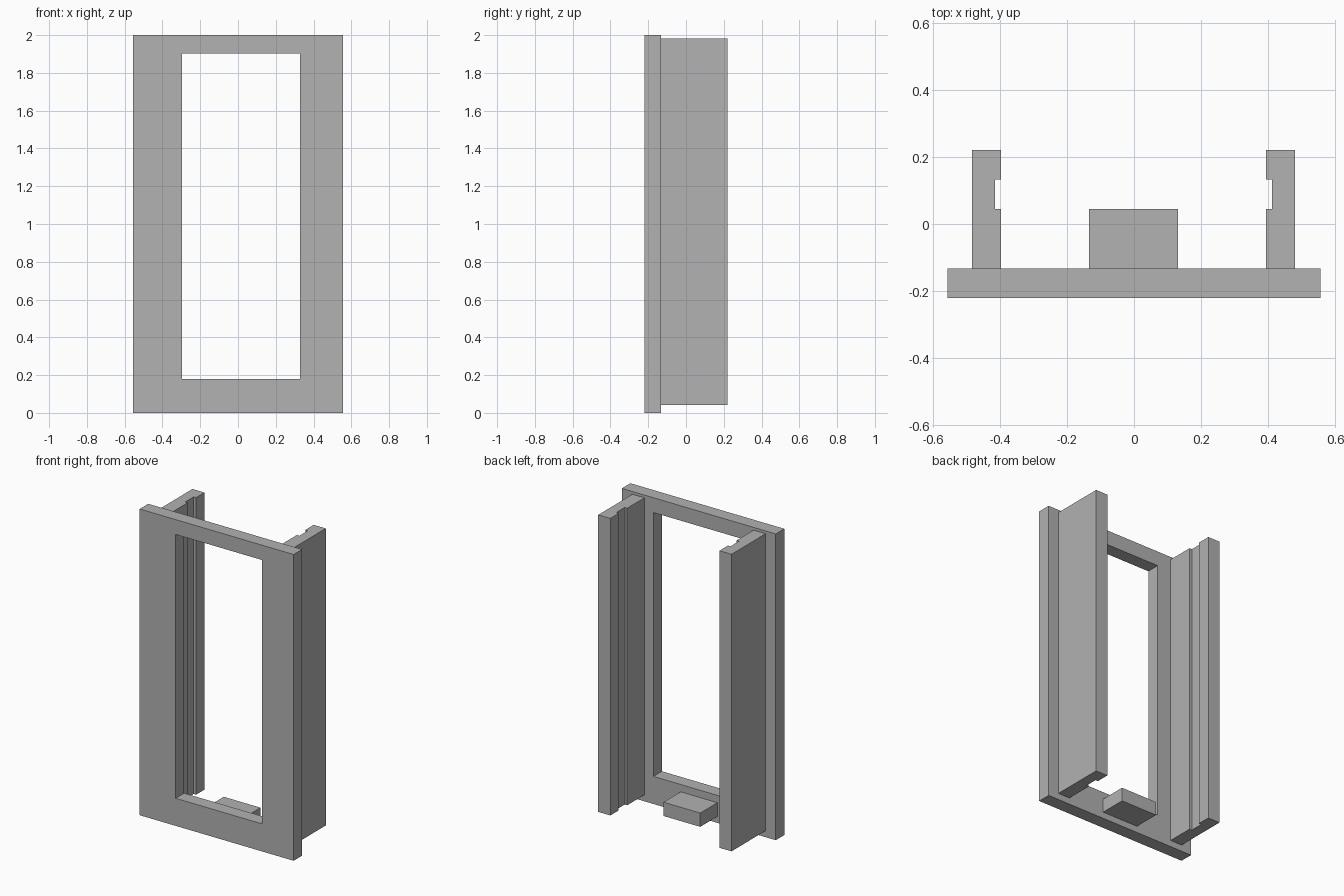
import bpy
import bmesh

cube = bpy.data.objects.get("Cube")
if cube:
    bpy.data.objects.remove(cube, do_unlink=True)

# Single plain grey for every part
grey = bpy.data.materials.new("plain_grey")
grey.use_nodes = True
colour = (0.445, 0.445, 0.445, 1)
grey.diffuse_color = colour
grey.node_tree.nodes["Principled BSDF"].inputs["Base Color"].default_value = colour


def finish(name, bm):
    bmesh.ops.recalc_face_normals(bm, faces=bm.faces)
    mesh = bpy.data.meshes.new(name)
    bm.to_mesh(mesh)
    bm.free()
    mesh.materials.append(grey)
    obj = bpy.data.objects.new(name, mesh)
    bpy.context.collection.objects.link(obj)
    return obj


def extrude_up(name, outline, z0, z1):
    """Raise a closed xy outline from z0 to z1."""
    bm = bmesh.new()
    face = bm.faces.new([bm.verts.new((x, y, z0)) for x, y in outline])
    top = bmesh.ops.extrude_face_region(bm, geom=[face])
    verts = [v for v in top["geom"] if isinstance(v, bmesh.types.BMVert)]
    bmesh.ops.translate(bm, verts=verts, vec=(0, 0, z1 - z0))
    return finish(name, bm)


def rectangle(a0, b0, a1, b1):
    return [(a0, b0), (a1, b0), (a1, b1), (a0, b1)]


FRONT, PLATE_BACK, BACK = -0.22, -0.132, 0.22
GROOVE = (0.045, 0.133)
RAIL_BOTTOM, RAIL_TOP = 0.042, 1.982

# Front frame: ring between the outer border and the opening
bm = bmesh.new()
outer = [bm.verts.new((x, FRONT, z)) for x, z in rectangle(-0.556, 0, 0.556, 2)]
inner = [bm.verts.new((x, FRONT, z)) for x, z in rectangle(-0.296, 0.18, 0.328, 1.903)]
ring = []
for i in range(4):
    j = (i + 1) % 4
    ring.append(bm.faces.new((outer[i], outer[j], inner[j], inner[i])))
back = bmesh.ops.extrude_face_region(bm, geom=ring)
bmesh.ops.translate(bm, vec=(0, PLATE_BACK - FRONT, 0),
                    verts=[v for v in back["geom"] if isinstance(v, bmesh.types.BMVert)])
finish("front_frame", bm)

# Side rails, each with a vertical groove on its inner face
for name, out, inn, deep in (("left_rail", 0.480, 0.393, 0.411),
                             ("right_rail", -0.483, -0.396, -0.414)):
    extrude_up(name, [(out, PLATE_BACK), (out, BACK), (inn, BACK),
                      (inn, GROOVE[1]), (deep, GROOVE[1]),
                      (deep, GROOVE[0]), (inn, GROOVE[0]), (inn, PLATE_BACK)],
               RAIL_BOTTOM, RAIL_TOP)

# Small ledge behind the bottom of the frame
extrude_up("bottom_ledge", rectangle(-0.134, PLATE_BACK, 0.131, GROOVE[0]),
           RAIL_BOTTOM, 0.132)
